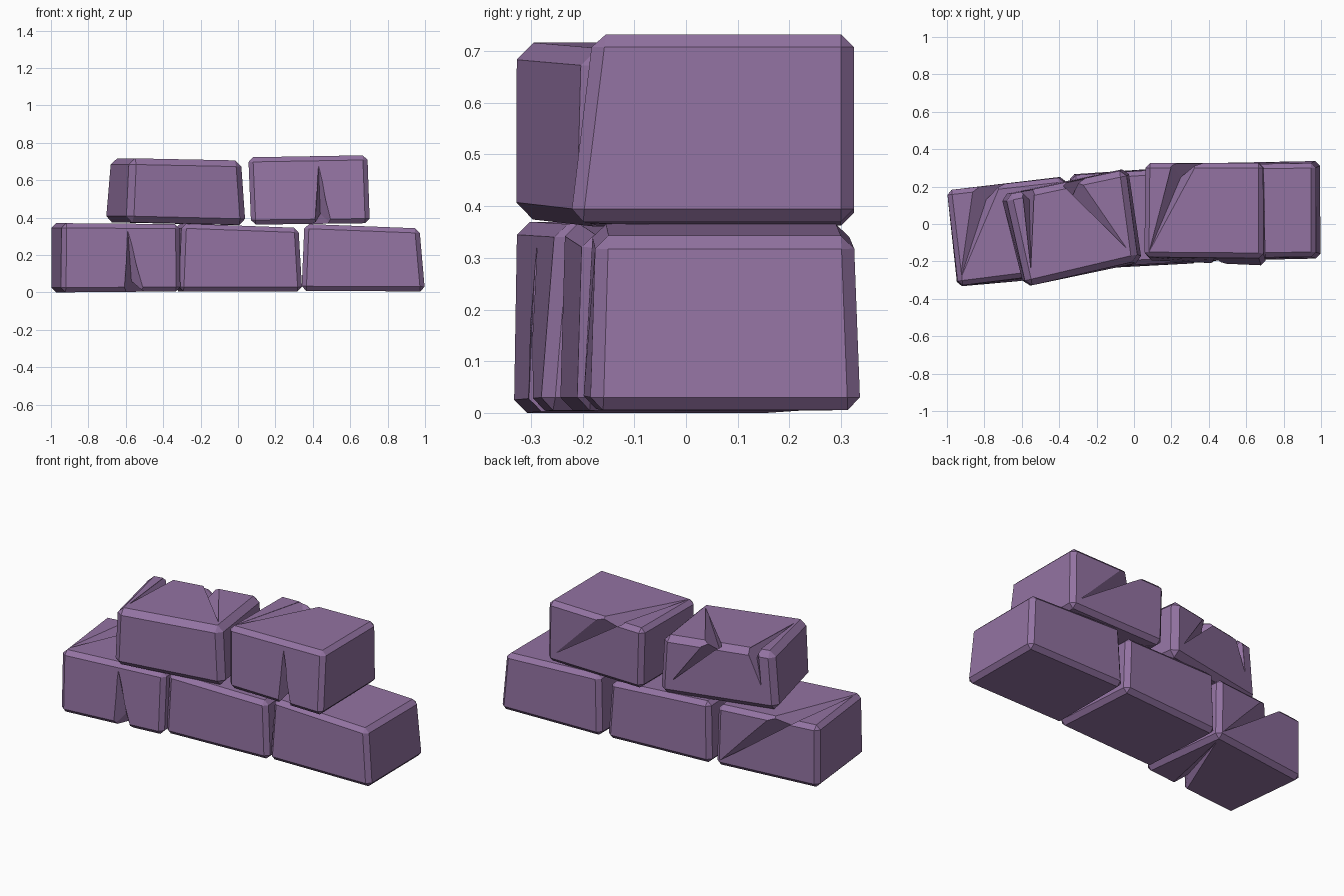
import bpy, bmesh
from mathutils import Vector

if "Cube" in bpy.data.objects:
    bpy.data.objects.remove(bpy.data.objects["Cube"])

stone = bpy.data.materials.new("dusty purple stone")
stone.diffuse_color = (0.29, 0.17, 0.36, 1)
stone.use_nodes = True
stone.node_tree.nodes["Principled BSDF"].inputs["Base Color"].default_value = stone.diffuse_color


def hull_object(name, points, bevel=0.0):
    """Convex solid around the points, with optional chamfered edges."""
    bm = bmesh.new()
    for p in points:
        bm.verts.new(p)
    bmesh.ops.convex_hull(bm, input=bm.verts)
    if bevel:
        bmesh.ops.dissolve_limit(bm, angle_limit=0.12, verts=bm.verts, edges=bm.edges)
        bmesh.ops.bevel(bm, geom=bm.edges[:], offset=bevel, segments=1,
                        affect='EDGES', clamp_overlap=True)
    bmesh.ops.recalc_face_normals(bm, faces=bm.faces)
    mesh = bpy.data.meshes.new(name)
    bm.to_mesh(mesh)
    bm.free()
    mesh.materials.append(stone)
    ob = bpy.data.objects.new(name, mesh)
    bpy.context.collection.objects.link(ob)
    return ob


def brick(name, bottom, top, zb, zt, bevel=0.025, dents=()):
    """Skewed brick: corners run front left, front right, back right, back left.
    zb / zt hold the left and right heights. Dents are chipped edges that taper
    off to two far points: (edge point 1, edge point 2, outside, deep, far points)."""
    pts = [(x, y, zb[i in (1, 2)]) for i, (x, y) in enumerate(bottom)]
    pts += [(x, y, zt[i in (1, 2)]) for i, (x, y) in enumerate(top)]
    ob = hull_object(name, pts, bevel)
    cutters = []
    for p1, p2, out, deep, fars in dents:
        for far in fars:
            c = hull_object("chip_cutter", [p1, p2, out, deep, far])
            c.hide_render = True
            m = ob.modifiers.new("chip", 'BOOLEAN')
            m.operation, m.solver, m.object = 'DIFFERENCE', 'EXACT', c
            cutters.append(c)
    if cutters:
        deps = bpy.context.evaluated_depsgraph_get()
        mesh = bpy.data.meshes.new_from_object(ob.evaluated_get(deps))
        ob.modifiers.clear()
        ob.data = mesh
        mesh.materials.clear()
        mesh.materials.append(stone)
        for p in mesh.polygons:
            p.material_index = 0
        for c in cutters:
            bpy.data.objects.remove(c)
    return ob


# lower row
brick("lower_left_brick",
      [(-0.945, -0.335), (-0.305, -0.28), (-0.37, 0.255), (-1.0, 0.18)],
      [(-0.94, -0.33), (-0.31, -0.25), (-0.38, 0.25), (-1.0, 0.18)],
      (0.0, 0.005), (0.37, 0.365), dents=[
          # back top chip
          ((-0.86, 0.20, 0.37), (-0.71, 0.215, 0.37), (-0.79, 0.27, 0.43), (-0.79, 0.13, 0.31),
           [(-0.93, -0.30, 0.37), (-0.39, 0.25, 0.03)]),
          # front bottom chip
          ((-0.61, -0.305, 0.0), (-0.50, -0.295, 0.0), (-0.56, -0.36, -0.05), (-0.57, -0.24, 0.06),
           [(-0.59, -0.29, 0.34), (-0.39, 0.23, 0.0)])])
brick("lower_middle_brick",
      [(-0.315, -0.245), (0.345, -0.21), (0.31, 0.31), (-0.345, 0.265)],
      [(-0.30, -0.235), (0.325, -0.20), (0.29, 0.30), (-0.335, 0.26)],
      (0.005, 0.005), (0.368, 0.345))
brick("lower_right_brick",
      [(0.34, -0.20), (1.0, -0.185), (0.995, 0.338), (0.34, 0.325)],
      [(0.355, -0.18), (0.97, -0.175), (0.97, 0.325), (0.355, 0.315)],
      (0.008, 0.005), (0.366, 0.342))

# upper row
brick("upper_left_brick",
      [(-0.59, -0.335), (0.045, -0.205), (-0.03, 0.30), (-0.715, 0.155)],
      [(-0.575, -0.335), (0.02, -0.195), (-0.045, 0.29), (-0.685, 0.155)],
      (0.375, 0.36), (0.717, 0.705), bevel=0.033, dents=[
          # large back top chip
          ((-0.39, 0.215, 0.71), (-0.29, 0.235, 0.71), (-0.35, 0.29, 0.77), (-0.33, 0.15, 0.64),
           [(-0.01, -0.17, 0.70), (-0.06, 0.28, 0.39)]),
          # small back top chip
          ((-0.60, 0.17, 0.71), (-0.53, 0.185, 0.71), (-0.57, 0.23, 0.76), (-0.56, 0.13, 0.65),
           [(-0.55, -0.28, 0.712), (-0.62, 0.17, 0.50)])])
brick("upper_right_brick",
      [(0.07, -0.195), (0.705, -0.225), (0.695, 0.325), (0.07, 0.325)],
      [(0.055, -0.175), (0.692, -0.18), (0.69, 0.325), (0.06, 0.325)],
      (0.362, 0.37), (0.722, 0.733), dents=[
          # back top chip
          ((0.20, 0.325, 0.72), (0.34, 0.325, 0.73), (0.27, 0.38, 0.78), (0.25, 0.25, 0.65),
           [(0.08, -0.15, 0.722), (0.67, 0.32, 0.40)]),
          # front bottom chip
          ((0.41, -0.21, 0.366), (0.50, -0.215, 0.366), (0.45, -0.26, 0.32), (0.44, -0.14, 0.42),
           [(0.43, -0.185, 0.69), (0.09, 0.30, 0.362)])])
